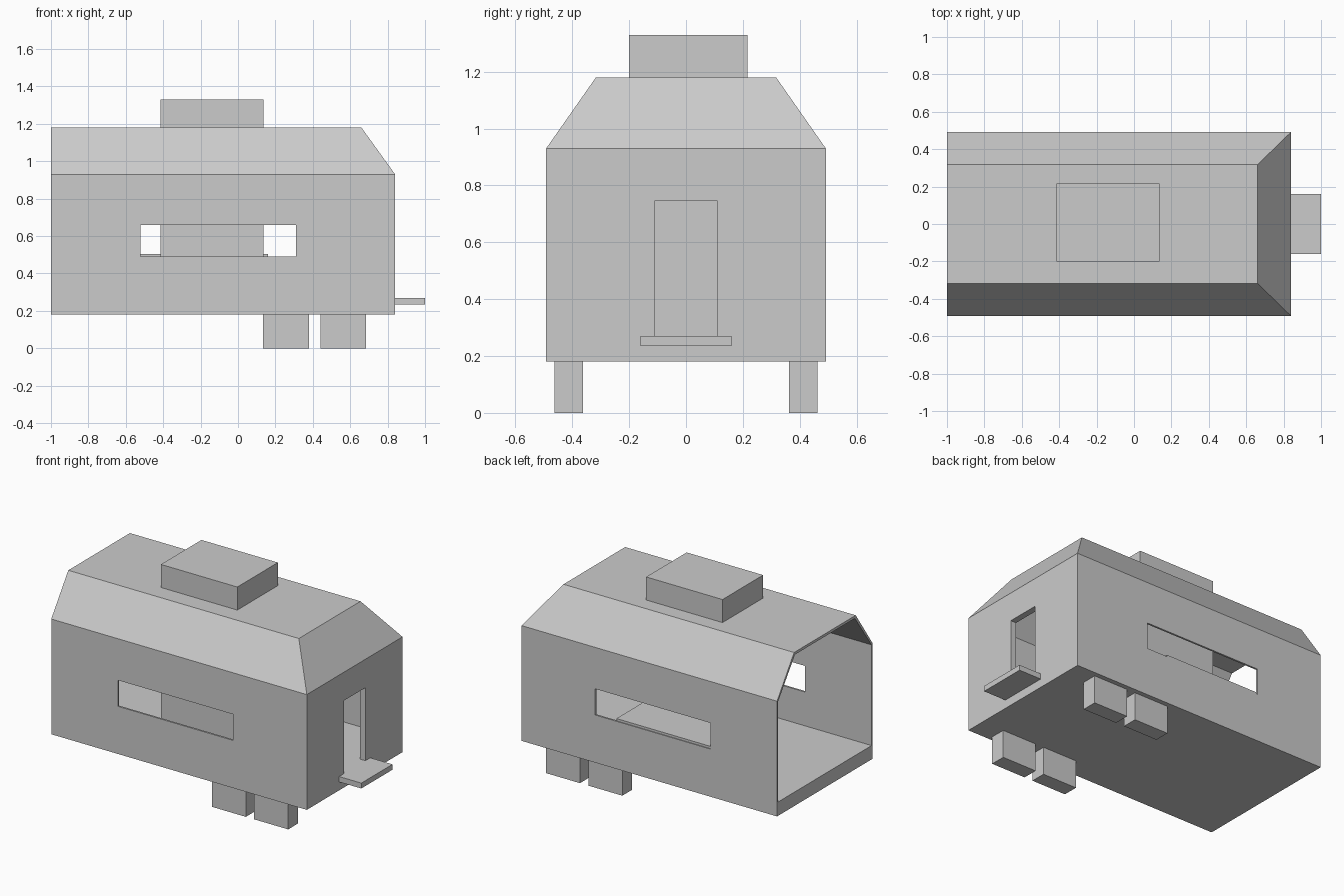
import bpy, bmesh

cube = bpy.data.objects.get("Cube")
if cube:
    bpy.data.objects.remove(cube, do_unlink=True)

grey = bpy.data.materials.new("plain_grey")
grey.use_nodes = True
colour = (0.6, 0.6, 0.6, 1)
grey.diffuse_color = colour
grey.node_tree.nodes["Principled BSDF"].inputs["Base Color"].default_value = colour


def finish(name, bm):
    bmesh.ops.recalc_face_normals(bm, faces=bm.faces)
    mesh = bpy.data.meshes.new(name)
    bm.to_mesh(mesh)
    bm.free()
    mesh.materials.append(grey)
    obj = bpy.data.objects.new(name, mesh)
    bpy.context.collection.objects.link(obj)
    return obj


def box(name, x, y, z):
    bm = bmesh.new()
    bmesh.ops.create_cube(bm, size=1)
    for v in bm.verts:
        v.co = [lim[0] if c < 0 else lim[1] for c, lim in zip(v.co, (x, y, z))]
    return finish(name, bm)


def cabin(name, back, front, front_top, half, half_top, floor, eave, top):
    """Solid with upright walls and a roof sloping in on both sides and the front end."""
    profile = [(-half, floor), (half, floor), (half, eave),
               (half_top, top), (-half_top, top), (-half, eave)]
    bm = bmesh.new()
    near = [bm.verts.new((back, y, z)) for y, z in profile]
    far = [bm.verts.new((front_top if z == top else front, y, z)) for y, z in profile]
    bm.faces.new(near)
    # end wall and its roof slope are separate flat faces
    bm.faces.new([far[i] for i in (0, 1, 2, 5)])
    bm.faces.new([far[i] for i in (5, 2, 3, 4)])
    for i in range(6):
        j = (i + 1) % 6
        bm.faces.new((near[i], near[j], far[j], far[i]))
    return finish(name, bm)


def cut(target, cutter):
    mod = target.modifiers.new("cut", 'BOOLEAN')
    mod.operation, mod.solver, mod.object = 'DIFFERENCE', 'EXACT', cutter
    bpy.context.view_layer.objects.active = target
    bpy.ops.object.modifier_apply(modifier=mod.name)
    bpy.data.objects.remove(cutter, do_unlink=True)


# Hollow trailer body, open at the back end
body = cabin("body_shell", -1, 0.84, 0.66, 0.492, 0.317, 0.18, 0.93, 1.18)
cut(body, cabin("interior_cutter", -1.2, 0.80, 0.635, 0.48, 0.308, 0.27, 0.925, 1.163))
cut(body, box("window_cutter", (-0.52, 0.31), (-0.7, 0.7), (0.49, 0.66)))
cut(body, box("door_cutter", (0.7, 0.95), (-0.11, 0.11), (0.27, 0.745)))

# Central block running from the floor through the roof
box("roof_block", (-0.415, 0.135), (-0.2, 0.217), (0.25, 1.33))

# Counter beside the window
box("counter", (-0.6, 0.16), (0.21, 0.487), (0.47, 0.505))

# Door step
box("door_step", (0.83, 1.0), (-0.16, 0.16), (0.235, 0.27))

# Block wheels, two on each side
for side, y in (("right", (-0.462, -0.363)), ("left", (0.363, 0.462))):
    for place, x in (("rear", (0.135, 0.38)), ("front", (0.44, 0.685))):
        box(f"{place}_{side}_wheel", x, y, (0, 0.185))
